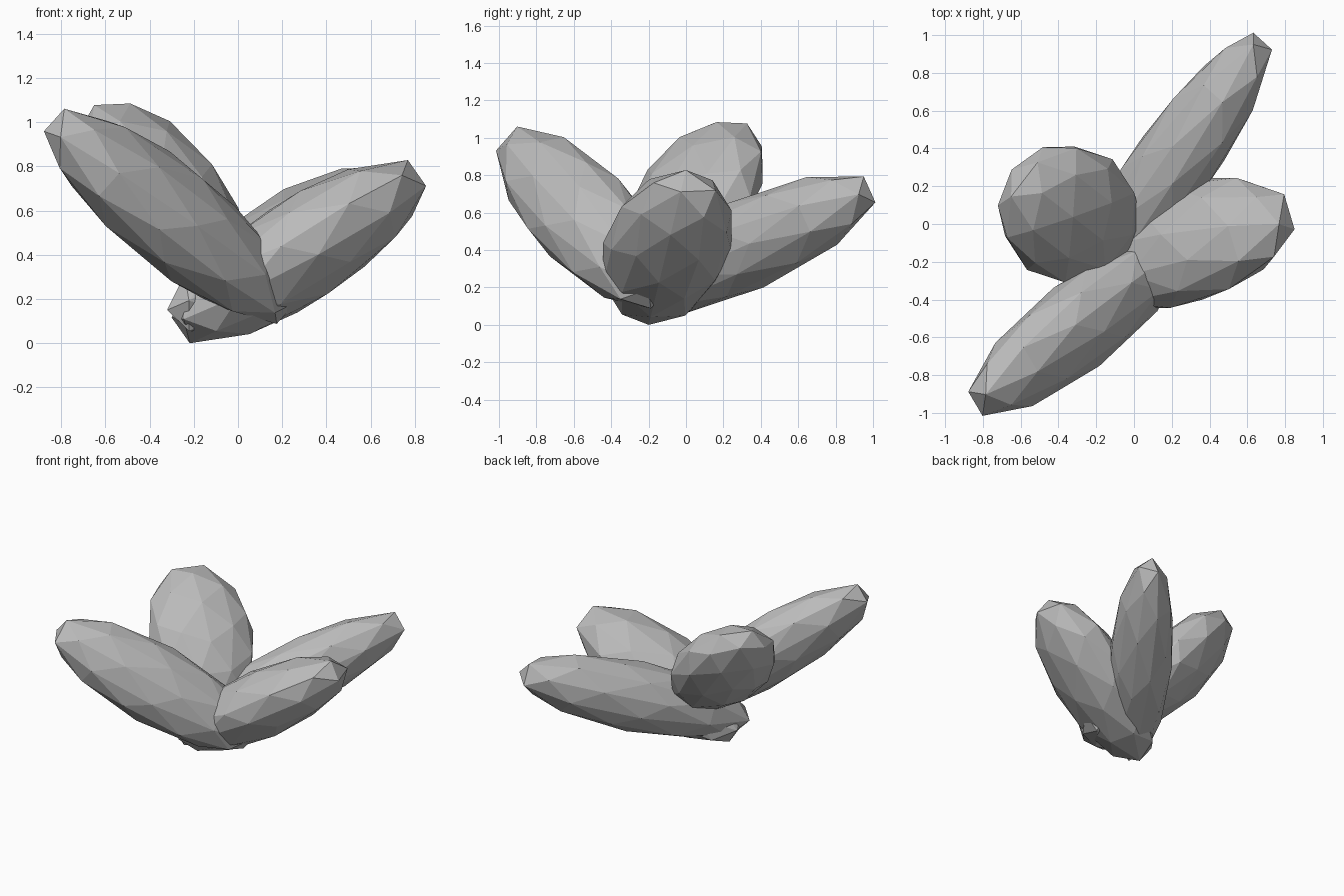
import bpy, bmesh
from math import atan2, radians
from mathutils import Vector, Matrix

cube = bpy.data.objects.get("Cube")
if cube:
    bpy.data.objects.remove(cube, do_unlink=True)

# Single stone grey material
grey = bpy.data.materials.new("stone_grey")
grey.use_nodes = True
colour = (0.5, 0.5, 0.5, 1)
grey.diffuse_color = colour
shader = next(n for n in grey.node_tree.nodes if n.type == 'BSDF_PRINCIPLED')
shader.inputs["Base Color"].default_value = colour


def lobe(name, centre, axis, side, radii, spin):
    """Faceted ellipsoid along axis; radii are thick, wide, long.
    Spin turns the corner of its blunt triangular tip, in degrees."""
    bm = bmesh.new()
    bmesh.ops.create_icosphere(bm, subdivisions=2, radius=1)

    # Turn the largest facet to the tip, then set its corner
    tip = max(bm.faces, key=lambda f: f.calc_area())
    turn = tip.normal.rotation_difference(Vector((0, 0, 1))).to_matrix().to_4x4()
    bm.transform(turn)
    corner = tip.verts[0].co
    angle = radians(spin) - atan2(corner.y, corner.x)
    bm.transform(Matrix.Rotation(angle, 4, 'Z'))

    # Stretch, then aim and place
    z = Vector(axis).normalized()
    y = Vector(side)
    y = (y - z * y.dot(z)).normalized()
    x = y.cross(z)
    aim = Matrix((x, y, z)).transposed().to_4x4()
    size = Matrix.Diagonal((*radii, 1))
    bm.transform(Matrix.Translation(centre) @ aim @ size)

    mesh = bpy.data.meshes.new(name)
    bm.to_mesh(mesh)
    bm.free()
    mesh.materials.append(grey)
    obj = bpy.data.objects.new(name, mesh)
    bpy.context.collection.objects.link(obj)
    return obj


# Four lobes fanning out from a shared base
lobes = [
    lobe("front_right_lobe", (-0.305, -0.545, 0.57), (-0.675, -0.51, 0.535),
         (0, 0.73, 0.69), (0.215, 0.28, 0.82), 170),
    lobe("left_lobe", (0.275, -0.1, 0.41), (1, 0.27, 0.64),
         (-0.25, 0.95, -0.4), (0.235, 0.335, 0.69), 90),
    lobe("back_left_lobe", (0.205, 0.315, 0.42), (0.71, 1, 0.45),
         (0, -0.41, 0.91), (0.22, 0.245, 0.905), 180),
    lobe("back_right_lobe", (-0.34, 0.05, 0.68), (-0.53, 0.41, 0.74),
         (0.61, 0.79, 0), (0.215, 0.37, 0.53), 180),
]

# Rest the lowest point on the ground
floor = min(v.co.z for o in lobes for v in o.data.vertices)
for o in lobes:
    o.data.transform(Matrix.Translation((0, 0, -floor)))
